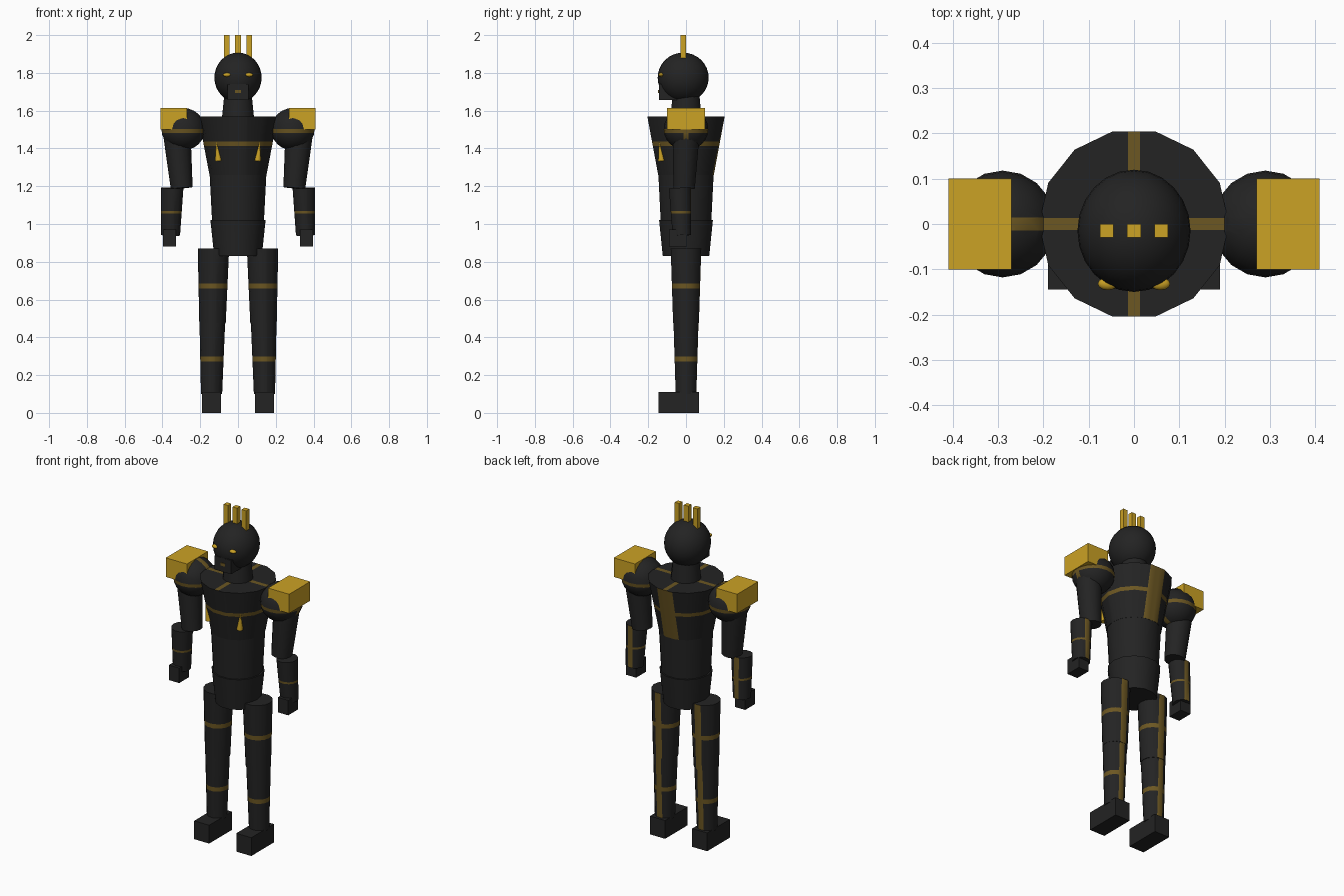
import bpy, bmesh, math
from mathutils import Vector, Matrix

cube = bpy.data.objects.get("Cube")
if cube:
    bpy.data.objects.remove(cube, do_unlink=True)


def material(name, rgb):
    m = bpy.data.materials.new(name)
    m.use_nodes = True
    m.diffuse_color = (*rgb, 1)
    bsdf = m.node_tree.nodes["Principled BSDF"]
    bsdf.inputs["Base Color"].default_value = (*rgb, 1)
    bsdf.inputs["Roughness"].default_value = 0.7
    return m


BLACK = material("black armour", (0.017, 0.017, 0.017))
TRIM = material("dull gold trim", (0.15, 0.095, 0.016))
GOLD = material("bright gold", (0.6, 0.36, 0.018))


def finish(bm, name, mats, smooth=True):
    mesh = bpy.data.meshes.new(name)
    bm.to_mesh(mesh)
    bm.free()
    for m in mats:
        mesh.materials.append(m)
    ob = bpy.data.objects.new(name, mesh)
    bpy.context.collection.objects.link(ob)
    if smooth:
        bpy.ops.object.select_all(action="DESELECT")
        ob.select_set(True)
        bpy.context.view_layer.objects.active = ob
        bpy.ops.object.shade_smooth_by_angle(angle=math.radians(32))
    return ob


def cut(bm, axis, value):
    normal = Vector((0, 0, 0))
    normal[axis] = 1
    bmesh.ops.bisect_plane(bm, geom=bm.verts[:] + bm.edges[:] + bm.faces[:],
                           plane_co=normal * value, plane_no=normal)


def paint(bm, rule):
    bm.normal_update()
    for f in bm.faces:
        if rule(f.calc_center_median(), f.normal):
            f.material_index = 1


def box(name, x, y, z, mat=BLACK):
    """Box from (low, high) ranges."""
    bm = bmesh.new()
    bmesh.ops.create_cube(bm, size=1)
    for v in bm.verts:
        v.co = [sum(r) / 2 + c * (r[1] - r[0]) for c, r in zip(v.co, (x, y, z))]
    return finish(bm, name, [mat], smooth=False)


def tapered(name, top, bottom, r_top, r_bottom, band=None, spine=0, cross=0, mat=BLACK, sides=14):
    """Tapered tube, with an optional trim band (z, half height), back strip and top cross."""
    top, bottom = Vector(top), Vector(bottom)
    bm = bmesh.new()
    axis = top - bottom
    turn = Vector((0, 0, 1)).rotation_difference(axis).to_matrix().to_4x4()
    place = Matrix.Translation((top + bottom) / 2) @ turn @ Matrix.Rotation(math.pi / 2, 4, "Z")
    bmesh.ops.create_cone(bm, cap_ends=True, segments=sides, radius1=r_bottom,
                          radius2=r_top, depth=axis.length, matrix=place)
    mid = (top.x + bottom.x) / 2
    if band:
        cut(bm, 2, band[0] - band[1])
        cut(bm, 2, band[0] + band[1])
    for half in {spine, cross} - {0}:
        cut(bm, 0, mid - half)
        cut(bm, 0, mid + half)
    if cross:
        cut(bm, 1, -cross)
        cut(bm, 1, cross)

    def rule(c, n):
        if abs(n.z) > 0.8:
            return n.z > 0 and cross and min(abs(c.x), abs(c.y)) < cross
        return (band and abs(c.z - band[0]) < band[1]) or \
            (n.y > 0.5 and abs(c.x - mid) < spine)
    paint(bm, rule)
    return finish(bm, name, [mat, TRIM])


def ball(name, centre, radii, mat=BLACK, band=None, seam=0, segs=24, rings=16):
    """Ellipsoid with an optional trim band and a seam on its +x side."""
    bm = bmesh.new()
    place = Matrix.Translation(centre) @ Matrix.Diagonal((*radii, 1))
    bmesh.ops.create_uvsphere(bm, u_segments=segs, v_segments=rings, radius=1, matrix=place)
    if band:
        for s in (-1, 1):
            cut(bm, 2, band[0] + s * band[1])
            cut(bm, 1, s * seam)
        paint(bm, lambda c, n: abs(c.z - band[0]) < band[1]
              or (c.x > centre[0] and abs(c.y) < seam))
    return finish(bm, name, [mat, TRIM])


# Torso and neck
tapered("chest", (0, 0, 1.57), (0, 0, 1.26), 0.21, 0.151, (1.425, 0.011), 0.05, 0.013)
tapered("abdomen", (0, 0, 1.26), (0, 0, 1.01), 0.15, 0.137)
tapered("pelvis", (0, 0, 1.02), (0, 0, 0.83), 0.146, 0.126)
tapered("neck", (0, 0, 1.69), (0, 0, 1.55), 0.072, 0.086)

# Head, jaw, mouth and crown
ball("head", (0, -0.015, 1.775), (0.125, 0.135, 0.132))
box("jaw", (-0.055, 0.055), (-0.144, -0.04), (1.657, 1.74))
box("mouth", (-0.015, 0.015), (-0.147, -0.143), (1.693, 1.71), TRIM)
for label, x in (("right", -0.06), ("middle", 0), ("left", 0.06)):
    box(label + "_crown_spike", (x - 0.015, x + 0.015), (-0.03, 0), (1.87, 2.0), GOLD)

# Paired parts
for side, s in (("left_", 1), ("right_", -1)):
    def span(a, b):
        return tuple(sorted((s * a, s * b)))

    ball(side + "eye", (s * 0.058, -0.132, 1.79), (0.022, 0.014, 0.011), GOLD, segs=12, rings=8)
    tapered(side + "chest_spike", (s * 0.115, -0.142, 1.435), (s * 0.104, -0.13, 1.335),
            0.001, 0.018, mat=GOLD)

    # Arm
    ball(side + "shoulder", (s * 0.29, 0, 1.502), (0.117, 0.118, 0.112),
         band=(1.492, 0.01), seam=0.014, segs=18, rings=12)
    box(side + "shoulder_pad", span(0.27, 0.41), (-0.1, 0.1), (1.5, 1.615), GOLD)
    tapered(side + "upper_arm", (s * 0.322, 0, 1.46), (s * 0.298, -0.01, 1.19), 0.072, 0.058)
    tapered(side + "forearm", (s * 0.349, -0.032, 1.19), (s * 0.357, -0.022, 0.94),
            0.06, 0.05, (1.062, 0.006), 0.015)
    box(side + "hand", span(0.328, 0.397), (-0.09, 0.005), (0.88, 0.97))

    # Leg
    tapered(side + "thigh", (s * 0.13, 0, 0.87), (s * 0.135, 0, 0.475),
            0.083, 0.07, (0.672, 0.013), 0.02)
    tapered(side + "shin", (s * 0.136, 0, 0.48), (s * 0.14, 0, 0.1),
            0.068, 0.056, (0.285, 0.013), 0.017)
    box(side + "foot", span(0.09, 0.19), (-0.145, 0.07), (0, 0.11))
